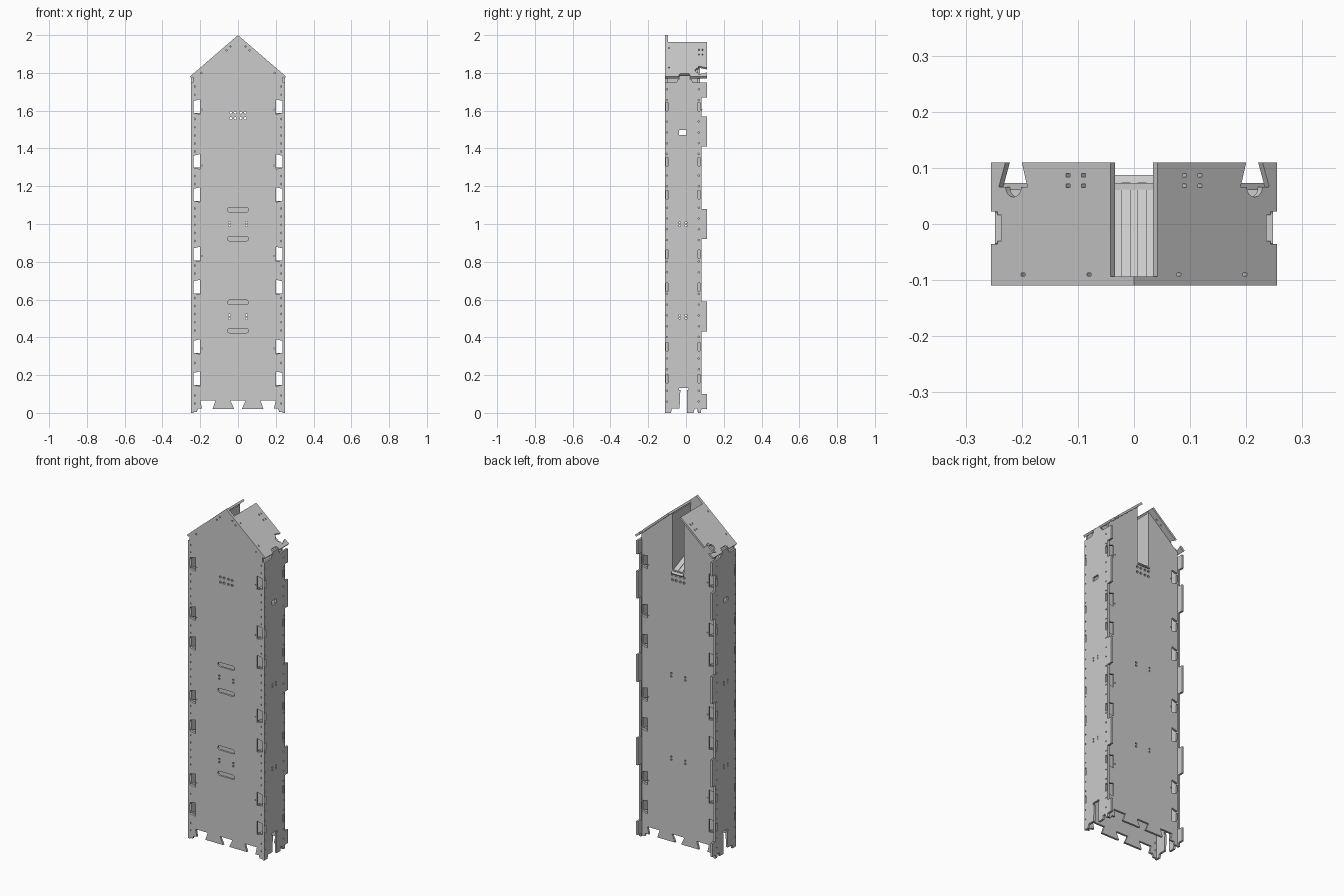
import bpy, bmesh
from math import cos, sin, pi, hypot
from mathutils import Matrix, Vector
from mathutils.geometry import delaunay_2d_cdt

if "Cube" in bpy.data.objects:
    bpy.data.objects.remove(bpy.data.objects["Cube"])

T = 0.012                       # sheet thickness
K = 0.22 / 0.255                # roof pitch
S = hypot(1, K)                 # slope length per unit of x
JOINTS = [0.18, 0.35, 0.665, 0.84, 1.155, 1.33, 1.62]


def inside(p, loops):
    """Even-odd test of a point against all loops."""
    hit = False
    for lp in loops:
        for (x1, y1), (x2, y2) in zip(lp, lp[1:] + lp[:1]):
            if (y1 > p.y) != (y2 > p.y) and p.x < x1 + (p.y - y1)*(x2 - x1)/(y2 - y1):
                hit = not hit
    return hit


def panel(name, outline, holes, origin, ax, ay, thick=T, mirror=False):
    """Flat sheet with holes; origin is the middle of the thickness."""
    loops = [outline] + holes
    pts, edges = [], []
    for lp in loops:
        b, n = len(pts), len(lp)
        pts += [Vector(p) for p in lp]
        edges += [(b + i, b + (i + 1) % n) for i in range(n)]
    vs, _, tris = delaunay_2d_cdt(pts, edges, [], 0, 1e-6)[:3]
    bm = bmesh.new()
    bv = [bm.verts.new((v.x, v.y, -thick/2)) for v in vs]
    for t in tris:
        if inside((vs[t[0]] + vs[t[1]] + vs[t[2]]) / 3, loops):
            bm.faces.new([bv[i] for i in t])
    ret = bmesh.ops.extrude_face_region(bm, geom=bm.faces[:], use_keep_orig=True)
    top = [g for g in ret["geom"] if isinstance(g, bmesh.types.BMVert)]
    bmesh.ops.translate(bm, verts=top, vec=(0, 0, thick))
    bmesh.ops.delete(bm, geom=[v for v in bm.verts if not v.link_faces], context='VERTS')
    ax, ay = Vector(ax), Vector(ay)
    m = Matrix((ax, ay, ax.cross(ay))).transposed().to_4x4()
    m.translation = origin
    if mirror:
        m = Matrix.Scale(-1, 4, (1, 0, 0)) @ m
    bm.transform(m)
    bmesh.ops.recalc_face_normals(bm, faces=bm.faces[:])
    me = bpy.data.meshes.new(name)
    bm.to_mesh(me)
    bm.free()
    ob = bpy.data.objects.new(name, me)
    bpy.context.collection.objects.link(ob)
    return ob


def rect(x, y, w, h):
    return [(x - w/2, y - h/2), (x + w/2, y - h/2), (x + w/2, y + h/2), (x - w/2, y + h/2)]


def dot(x, y, r=0.004, n=8):
    return [(x + r*cos(2*pi*i/n), y + r*sin(2*pi*i/n)) for i in range(n)]


def oval(x, y, w, h, n=8):
    r, d = h/2, w/2 - h/2
    right = [(x + d + r*cos(-pi/2 + pi*i/n), y + r*sin(-pi/2 + pi*i/n)) for i in range(n + 1)]
    return right + [(2*x - a, 2*y - b) for a, b in right]


def both(half):
    return half + [(-x, z) for x, z in reversed(half) if x > 0]


def under(x):
    return 2 - K*x - T*S


# Dovetailed edge and holes shared by the front and back sheets
edge = [(0.04, 0.065), (0.02, 0.02), (0.135, 0.02), (0.12, 0.065), (0.2, 0.065), (0.19, 0.022),
        (0.212, 0.022), (0.218, 0.005), (0.237, 0.005)]
for c in JOINTS:
    edge += [(0.237, c - 0.031), (0.2, c - 0.04), (0.2, c + 0.04), (0.237, c + 0.031)]
edge += [(0.237, under(0.237))]

shared = []
for s in (-1, 1):
    for z in (0.5, 0.518, 0.99, 1.008):
        shared.append(rect(s*0.045, z, 0.009, 0.009))
    for z in (0.34, 0.83, 1.31, 1.605):
        shared.append(dot(s*0.191, z, 0.003))
    for z in (1.56, 1.59):
        shared += [dot(s*0.014, z, 0.007), dot(s*0.038, z, 0.007)]

# Front sheet with gable, handle slots and fastening holes
front_holes = shared + [oval(0, z, 0.11, 0.025) for z in (0.435, 0.585, 0.922, 1.075)]
for s in (-1, 1):
    front_holes += [rect(s*0.229, 0.05 + 0.043*i, 0.004, 0.01) for i in range(40)
                    if all(abs(0.05 + 0.043*i - c) > 0.047 for c in JOINTS)]
    front_holes += [dot(s*x, z, 0.004) for x, z in ((0.04, 1.94), (0.06, 1.92), (0.195, 1.8))]
panel("front_panel", both(edge + [(0, under(0))]), front_holes, (0, -0.11 + T/2, 0), (1, 0, 0), (0, 0, 1))

# Back sheet with tall chute opening
panel("back_panel", both(edge + [(0.038, under(0.038)), (0.038, 1.62)]), shared,
      (0, 0.067, 0), (1, 0, 0), (0, 0, 1))

# Side sheets with rear tabs, foot slot and joint slots
side = [(-0.11, 0), (-0.08, 0), (-0.075, 0.022), (-0.034, 0.022), (-0.03, 0.12), (-0.038, 0.12),
        (-0.038, 0.132), (0.012, 0.132), (0.012, 0.12), (0.005, 0.12), (0.005, 0),
        (0.04, 0), (0.045, 0.022), (0.06, 0.022), (0.065, 0), (0.08, 0)]
for lo, hi in ((0.02, 0.1), (0.43, 0.59), (0.92, 1.08), (1.41, 1.57), (1.67, 1.75)):
    side += [(0.081, lo), (0.11, lo), (0.11, hi), (0.081, hi)]
side = side[:-1] + [(0.035, 1.75), (0.03, 1.765), (0.022, 1.765), (0.02, 1.785), (-0.035, 1.785),
                    (-0.037, 1.765), (-0.045, 1.765), (-0.05, 1.75), (-0.11, 1.75)]
side_holes = [rect(-0.018, 1.485, 0.04, 0.025)]
for y in (-0.101, 0.068):
    side_holes += [rect(y, c, 0.011, 0.046) for c in JOINTS]
    side_holes += [dot(y, 0.06 + 0.057*i) for i in range(30)
                   if all(abs(0.06 + 0.057*i - c) > 0.033 for c in JOINTS)]
side_holes += [rect(y, z, 0.008, 0.008) for y in (-0.033, 0.0) for z in (0.502, 0.517, 0.992, 1.007)]

# Roof sheets: notched at the ridge, eave and rear corner
bite = [(0.215 + 0.014*cos(pi*i/8), 0.066 - 0.018*sin(pi*i/8)) for i in range(9)]
roof = [(0, -0.11), (0.255, -0.11), (0.255, -0.036), (0.243, -0.036), (0.243, -0.03), (0.236, -0.03),
        (0.236, 0.016), (0.243, 0.016), (0.243, 0.022), (0.255, 0.022), (0.255, 0.11), (0.229, 0.11),
        (0.241, 0.066)] + bite + [(0.19, 0.066), (0.2, 0.11), (0.042, 0.11), (0.042, -0.094), (0, -0.094)]
roof_holes = [rect(x, y, 0.007, 0.006) for x, y in
              ((0.08, -0.09), (0.198, -0.09), (0.09, 0.068), (0.118, 0.068), (0.09, 0.087), (0.118, 0.087))]


def slope(loop):
    return [(x*S, y) for x, y in loop]


# Half-round joint clips
def clip(y, d):
    return [(0.217 + 0.017*cos(pi*i/8), y + d*0.02*sin(pi*i/8)) for i in range(9)]


for tag, flip in (("right", False), ("left", True)):
    panel("side_panel_" + tag, side, side_holes, (0.248 - T/2, 0, 0), (0, 1, 0), (0, 0, 1), mirror=flip)
    panel("roof_panel_" + tag, slope(roof), [slope(h) for h in roof_holes],
          (-K/S*T/2, 0, 2 - T/2/S), (1/S, 0, -K/S), (0, 1, 0), mirror=flip)
    # Chute wall, its lower edge following the sloping floor
    top = under(0.046)
    panel("chute_wall_" + tag, [(-0.098, 1.67), (0.062, 1.6), (0.062, top), (-0.098, top)], [],
          (0.043, 0, 0), (0, 1, 0), (0, 0, 1), 0.008, mirror=flip)
    for i, c in enumerate(JOINTS):
        for part, y, d in (("front", -0.098, 1), ("back", 0.061, -1)):
            panel(f"{part}_clip_{tag}_{i}", clip(y, d), [], (0, 0, c - 0.035), (1, 0, 0), (0, 1, 0),
                  0.006, mirror=flip)

# Sloping chute floor with two raised slats
d = Vector((0, -0.183, 0.08))
length = d.length
d.normalize()
base = Vector((0, 0.085, 1.6))
up = Vector((1, 0, 0)).cross(-d)
panel("chute_floor", rect(0, length/2, 0.075, length), [], base + up*0.003, (1, 0, 0), d, 0.006)
for tag, x in (("left", -0.014), ("right", 0.014)):
    panel("chute_slat_" + tag, rect(x, length/2 + 0.008, 0.016, length - 0.016), [],
          base + up*0.0075, (1, 0, 0), d, 0.003)
